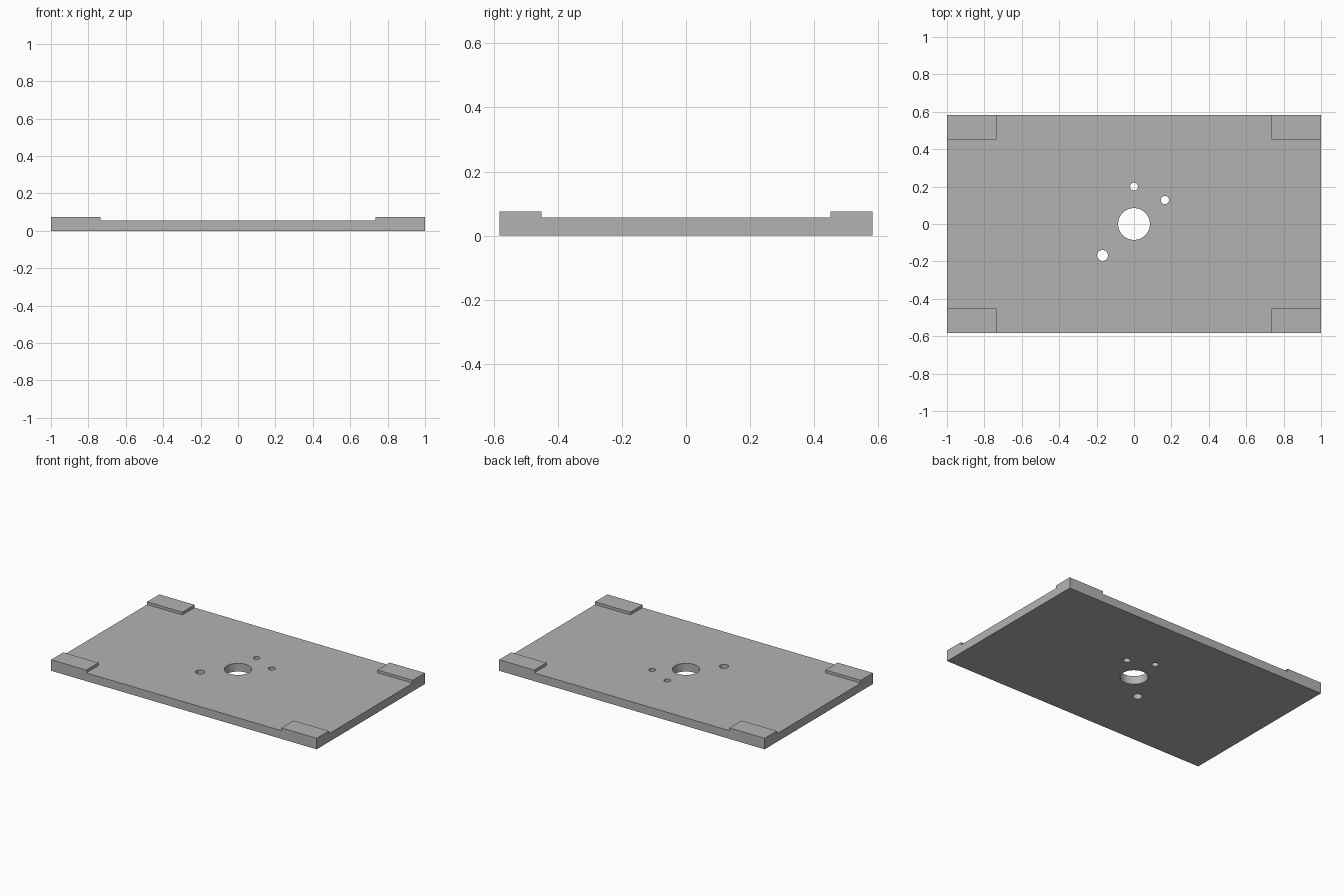
import bpy
import bmesh
import math
from mathutils import Vector, Matrix

HALF_X, HALF_Y = 1.0, 0.582
PLATE_TOP, PAD_TOP = 0.056, 0.075
PAD_X, PAD_Y = 0.735, 0.451
# Holes: x, y, radius
HOLES = [(0, 0, 0.085), (0, 0.2, 0.021), (0.165, 0.128, 0.022), (-0.168, -0.168, 0.029)]

cube = bpy.data.objects.get("Cube")
if cube:
    bpy.data.objects.remove(cube, do_unlink=True)

grey = bpy.data.materials.new("plain grey")
grey.use_nodes = True
colour = (0.45, 0.45, 0.45, 1)
grey.diffuse_color = colour
grey.node_tree.nodes["Principled BSDF"].inputs["Base Color"].default_value = colour


def make_object(name, bm):
    mesh = bpy.data.meshes.new(name)
    bm.to_mesh(mesh)
    bm.free()
    mesh.materials.append(grey)
    obj = bpy.data.objects.new(name, mesh)
    bpy.context.collection.objects.link(obj)
    return obj


# Base plate, with its four corners raised into pads
bm = bmesh.new()
size = Matrix.Diagonal((2 * HALF_X, 2 * HALF_Y, PLATE_TOP, 1))
bmesh.ops.create_cube(bm, size=1, matrix=Matrix.Translation((0, 0, PLATE_TOP / 2)) @ size)
for axis, cut in ((Vector((1, 0, 0)), PAD_X), (Vector((0, 1, 0)), PAD_Y)):
    for side in (-1, 1):
        bmesh.ops.bisect_plane(bm, geom=bm.verts[:] + bm.edges[:] + bm.faces[:],
                               plane_co=axis * cut * side, plane_no=axis)
bm.normal_update()
corners = []
for face in bm.faces:
    centre = face.calc_center_median()
    if face.normal.z > 0.9 and abs(centre.x) > PAD_X and abs(centre.y) > PAD_Y:
        corners.append(face)
raised = bmesh.ops.extrude_face_region(bm, geom=corners)["geom"]
bmesh.ops.translate(bm, vec=(0, 0, PAD_TOP - PLATE_TOP),
                    verts=[v for v in raised if isinstance(v, bmesh.types.BMVert)])
bmesh.ops.delete(bm, geom=[f for f in corners if f.is_valid], context="FACES_ONLY")
bmesh.ops.recalc_face_normals(bm, faces=bm.faces[:])
bmesh.ops.dissolve_limit(bm, angle_limit=math.radians(1), verts=bm.verts[:], edges=bm.edges[:])
plate = make_object("mounting_plate", bm)

# Centre bore and three fixing holes
bm = bmesh.new()
for x, y, radius in HOLES:
    bmesh.ops.create_cone(bm, cap_ends=True, segments=48, radius1=radius, radius2=radius,
                          depth=0.4, matrix=Matrix.Translation((x, y, 0)))
cutter = make_object("hole_cutter", bm)
cutter.hide_render = True

holes = plate.modifiers.new("holes", "BOOLEAN")
holes.operation = "DIFFERENCE"
holes.solver = "EXACT"
holes.object = cutter
bpy.ops.object.select_all(action="DESELECT")
plate.select_set(True)
bpy.context.view_layer.objects.active = plate
bpy.ops.object.modifier_apply(modifier=holes.name)
bpy.data.objects.remove(cutter, do_unlink=True)
bpy.ops.object.shade_smooth_by_angle(angle=math.radians(30))
